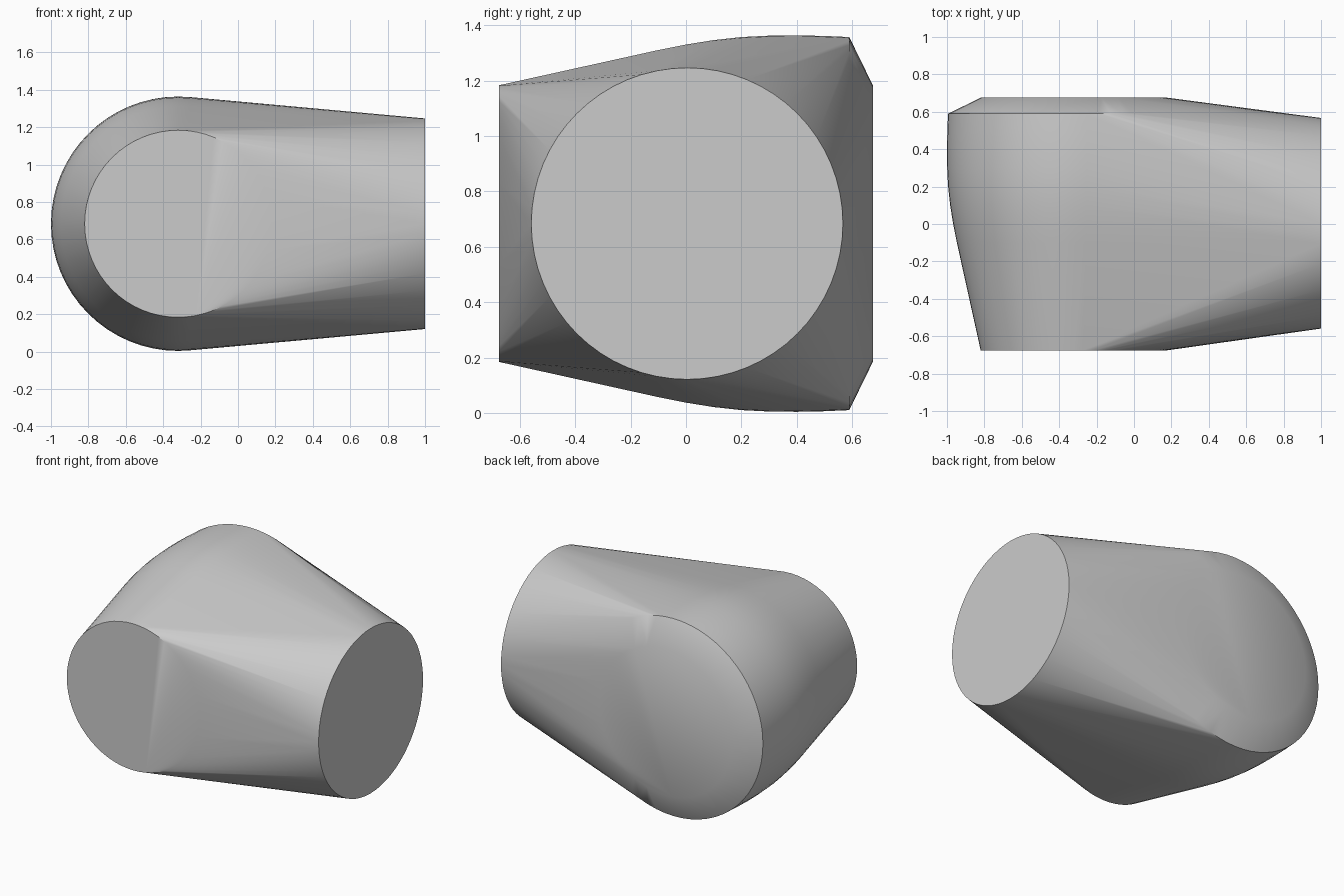
import bpy, bmesh
from math import sin, cos, tau, radians

# Remove the default cube
cube = bpy.data.objects.get("Cube")
if cube:
    bpy.data.objects.remove(cube, do_unlink=True)

SIDES = 64
AXIS_X, AXIS_Z = -0.32, 0.684

grey = bpy.data.materials.new("light grey")
grey.use_nodes = True
colour = (0.6, 0.6, 0.6, 1)
grey.diffuse_color = colour
grey.node_tree.nodes["Principled BSDF"].inputs["Base Color"].default_value = colour


def circle(radius):
    """Points of a circle as pairs of offsets."""
    for i in range(SIDES):
        a = tau * i / SIDES
        yield radius * cos(a), radius * sin(a)


bm = bmesh.new()

# Rounded body: rings (y, radius) along the front-to-back axis
rings = [(-0.675, 0.5), (-0.1, 0.627), (0, 0.647), (0.1, 0.663), (0.2, 0.674),
         (0.3, 0.679), (0.4, 0.68), (0.5, 0.678), (0.59, 0.674), (0.675, 0.5)]
for y, radius in rings:
    for u, v in circle(radius):
        bm.verts.new((AXIS_X + u, y, AXIS_Z + v))

# Round flat end on the left side
for u, v in circle(0.563):
    bm.verts.new((1, 0.004 + u, AXIS_Z + v))

# Wrap one tight skin around all the rings
hull = bmesh.ops.convex_hull(bm, input=bm.verts[:])
spare = {g for g in hull["geom_interior"] + hull["geom_unused"]
         if isinstance(g, bmesh.types.BMVert)}
bmesh.ops.delete(bm, geom=list(spare), context="VERTS")
bmesh.ops.recalc_face_normals(bm, faces=bm.faces[:])

mesh = bpy.data.meshes.new("hull_body")
bm.to_mesh(mesh)
bm.free()
mesh.materials.append(grey)
body = bpy.data.objects.new("hull_body", mesh)
bpy.context.collection.objects.link(body)

# Smooth the curved skin, keep the rims sharp
bpy.ops.object.select_all(action="DESELECT")
body.select_set(True)
bpy.context.view_layer.objects.active = body
bpy.ops.object.shade_smooth_by_angle(angle=radians(30))
